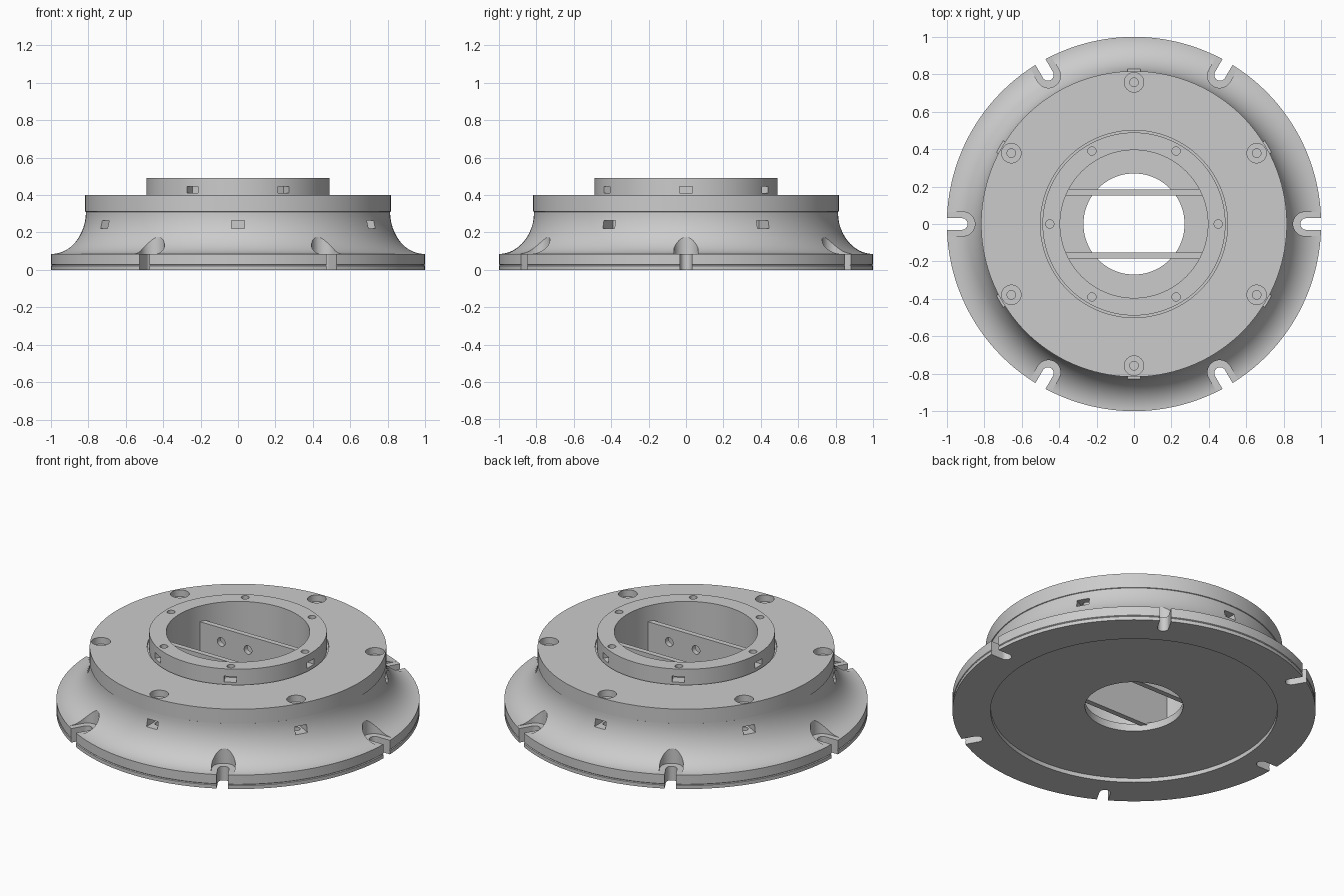
import bpy, bmesh
from math import sin, cos, pi, radians
from mathutils import Matrix, Vector

cube = bpy.data.objects.get("Cube")
if cube:
    bpy.data.objects.remove(cube)

grey = bpy.data.materials.new("light_grey")
grey.use_nodes = True
COLOR = (0.6, 0.6, 0.6, 1)
grey.diffuse_color = COLOR
grey.node_tree.nodes["Principled BSDF"].inputs["Base Color"].default_value = COLOR

SLOT_ANGLES = [60 * i for i in range(6)]
SCREW_ANGLES = [60 * i + 30 for i in range(6)]


def finish(bm, name):
    bmesh.ops.recalc_face_normals(bm, faces=bm.faces)
    mesh = bpy.data.meshes.new(name)
    bm.to_mesh(mesh)
    bm.free()
    obj = bpy.data.objects.new(name, mesh)
    bpy.context.collection.objects.link(obj)
    mesh.materials.append(grey)
    return obj


def lathe(name, profile, segments=144):
    """Closed ring made by turning a closed (radius, height) profile."""
    bm = bmesh.new()
    rings = []
    for s in range(segments):
        a = 2 * pi * s / segments
        rings.append([bm.verts.new((r * cos(a), r * sin(a), z)) for r, z in profile])
    n = len(profile)
    for s in range(segments):
        p, q = rings[s], rings[(s + 1) % segments]
        for k in range(n):
            m = (k + 1) % n
            bm.faces.new((p[k], q[k], q[m], p[m]))
    return finish(bm, name)


def circle(x, y, r, n=32):
    return [(x + r * cos(2 * pi * i / n), y + r * sin(2 * pi * i / n)) for i in range(n)]


def rect(x0, x1, half):
    return [(x0, -half), (x1, -half), (x1, half), (x0, half)]


def slot(centre, half, outer=1.1, n=16):
    """Open-ended slot outline with a rounded inner end."""
    arc = [pi / 2 + pi * i / n for i in range(n + 1)]
    pts = [(centre + half * cos(a), half * sin(a)) for a in arc]
    return pts + [(outer, -half), (outer, half)]


def prisms(name, outline, z0, z1, matrices):
    """Extruded outline, copied once for each matrix."""
    bm = bmesh.new()
    for mat in matrices:
        low, high = ([bm.verts.new(mat @ Vector((x, y, z))) for x, y in outline]
                     for z in (z0, z1))
        bm.faces.new(low)
        bm.faces.new(high)
        n = len(outline)
        for i in range(n):
            j = (i + 1) % n
            bm.faces.new((low[i], low[j], high[j], high[i]))
    return finish(bm, name)


def around(angles):
    return [Matrix.Rotation(radians(a), 4, 'Z') for a in angles]


def cut(obj, outline, z0, z1, matrices):
    cutter = prisms("cutter", outline, z0, z1, matrices)
    cutter.hide_render = True
    mod = obj.modifiers.new("cut", 'BOOLEAN')
    mod.object, mod.operation, mod.solver = cutter, 'DIFFERENCE', 'EXACT'
    bpy.context.view_layer.objects.active = obj
    bpy.ops.object.modifier_apply(modifier=mod.name)
    bpy.data.objects.remove(cutter)


def smooth(obj):
    bpy.ops.object.select_all(action='DESELECT')
    obj.select_set(True)
    bpy.context.view_layer.objects.active = obj
    bpy.ops.object.shade_smooth_by_angle(angle=radians(25))


# Flared body with a central well and a floor opening
flare = [(1 - 0.187 * sin(t), 0.31 - 0.225 * cos(t))
         for t in (pi / 2 * i / 20 for i in range(21))]
body = lathe("flared_body", [(0.27, 0.025), (0.996, 0.025), (1, 0.029)] + flare
             + [(0.817, 0.312), (0.817, 0.4), (0.5, 0.4), (0.5, 0.385),
                (0.395, 0.385), (0.395, 0.07), (0.27, 0.07)])

# Base ring around the recessed underside
base = lathe("base_ring", [(0.79, 0), (1, 0), (1, 0.021), (0.996, 0.025), (0.79, 0.025)])

# Raised collar on top
collar = lathe("top_collar", [(0.395, 0.385), (0.489, 0.385), (0.489, 0.49), (0.395, 0.49)])

# Mounting slots with rounded head clearance
cut(body, slot(0.915, 0.065), 0.085, 0.38, around(SLOT_ANGLES))
for part in (body, base):
    cut(part, slot(0.92, 0.031), -0.1, 0.2, around(SLOT_ANGLES))

# Counterbored screw holes and nut pockets in the body
cut(body, circle(0.757, 0, 0.052), 0.36, 0.5, around(SCREW_ANGLES))
cut(body, circle(0.757, 0, 0.023), 0.2, 0.45, around(SCREW_ANGLES))
cut(body, rect(0.72, 0.95, 0.036), 0.22, 0.264, around(SCREW_ANGLES))

# Small screw holes and nut pockets in the collar
cut(collar, circle(0.45, 0, 0.022), 0.41, 0.55, around(SLOT_ANGLES))
cut(collar, rect(0.425, 0.55, 0.034), 0.41, 0.445, around(SLOT_ANGLES))

# Two upright plates across the well, each with two drilled holes
for name, turn in (("rear_plate", 0), ("front_plate", 180)):
    spin = Matrix.Rotation(radians(turn), 4, 'Z')
    plate = prisms(name, [(-0.37, 0.153), (0.37, 0.153), (0.37, 0.185), (-0.37, 0.185)],
                   0.06, 0.395, [spin])
    upright = Matrix.Rotation(radians(90), 4, 'X')
    for x in (-0.22, -0.04):
        cut(plate, circle(x, 0.31, 0.026), -0.25, -0.1, [spin @ upright])

for part in (body, base, collar):
    smooth(part)
